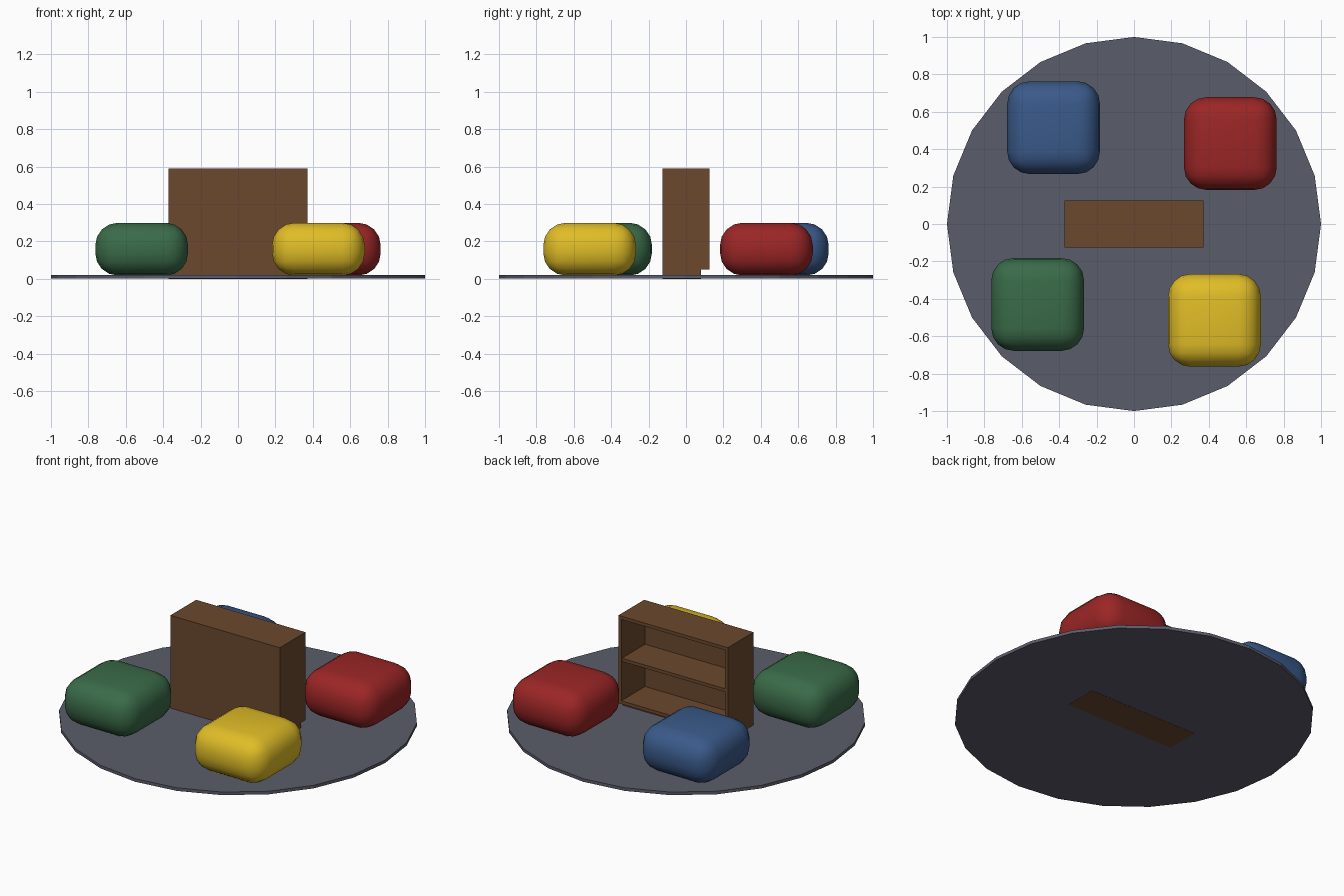
import bpy
import bmesh
from mathutils import Vector

if "Cube" in bpy.data.objects:
    bpy.data.objects.remove(bpy.data.objects["Cube"], do_unlink=True)


def material(name, rgb):
    mat = bpy.data.materials.new(name)
    mat.use_nodes = True
    colour = (*rgb, 1)
    mat.diffuse_color = colour
    mat.node_tree.nodes["Principled BSDF"].inputs["Base Color"].default_value = colour
    return mat


def add_object(name, bm, mat):
    mesh = bpy.data.meshes.new(name)
    bmesh.ops.recalc_face_normals(bm, faces=bm.faces)
    bm.to_mesh(mesh)
    bm.free()
    mesh.materials.append(mat)
    obj = bpy.data.objects.new(name, mesh)
    bpy.context.collection.objects.link(obj)
    return obj


def box(name, low, high, mat):
    low, high = Vector(low), Vector(high)
    bm = bmesh.new()
    bmesh.ops.create_cube(bm, size=1)
    bmesh.ops.scale(bm, vec=high - low, verts=bm.verts)
    bmesh.ops.translate(bm, vec=(low + high) / 2, verts=bm.verts)
    return add_object(name, bm, mat)


def side_panel(name, profile, x0, x1, mat):
    bm = bmesh.new()
    face = bm.faces.new([bm.verts.new((x0, y, z)) for y, z in profile])
    grown = bmesh.ops.extrude_face_region(bm, geom=[face])["geom"]
    verts = [g for g in grown if isinstance(g, bmesh.types.BMVert)]
    bmesh.ops.translate(bm, vec=(x1 - x0, 0, 0), verts=verts)
    return add_object(name, bm, mat)


wood = material("brown wood", (0.147, 0.065, 0.026))
slate = material("slate grey", (0.102, 0.107, 0.144))

# Round rug
bm = bmesh.new()
bmesh.ops.create_cone(bm, cap_ends=True, segments=24, radius1=1, radius2=1, depth=0.019)
bmesh.ops.translate(bm, vec=(0, 0, 0.0105), verts=bm.verts)
add_object("rug", bm, slate)

# Bookcase, open towards the back of the rug
W, D, H, T = 0.372, 0.125, 0.59, 0.02
KICK_Y, KICK_Z = 0.08, 0.05
profile = [(-D, 0), (KICK_Y, 0), (KICK_Y, KICK_Z), (D, KICK_Z), (D, H), (-D, H)]
for side, s in (("left", 1), ("right", -1)):
    side_panel("bookcase_side_" + side, profile, s * (W - T), s * W, wood)
inner = W - T
box("bookcase_back", (-inner, -D, KICK_Z), (inner, T - D, H - T), wood)
box("bookcase_top", (-inner, -D, H - T), (inner, D, H), wood)
box("bookcase_plinth", (-inner, -D, 0), (inner, KICK_Y, KICK_Z), wood)
box("bookcase_bottom_shelf", (-inner, T - D, KICK_Z), (inner, D, KICK_Z + T), wood)
box("bookcase_middle_shelf", (-inner, T - D, 0.31), (inner, D - 0.005, 0.31 + T), wood)

# Floor cushions
cushions = [
    ("blue", (0.042, 0.102, 0.254), -0.43, 0.515),
    ("red", (0.33, 0.019, 0.019), 0.515, 0.43),
    ("green", (0.042, 0.147, 0.065), -0.515, -0.43),
    ("yellow", (0.75, 0.51, 0.02), 0.43, -0.515),
]
R = 0.248
for name, rgb, x, y in cushions:
    cushion = box(name + "_cushion", (x - R, y - R, 0.018), (x + R, y + R, 0.3),
                  material(name + " fabric", rgb))
    bevel = cushion.modifiers.new("rounding", "BEVEL")
    bevel.width = 0.12
    bevel.segments = 4
    for poly in cushion.data.polygons:
        poly.use_smooth = True
